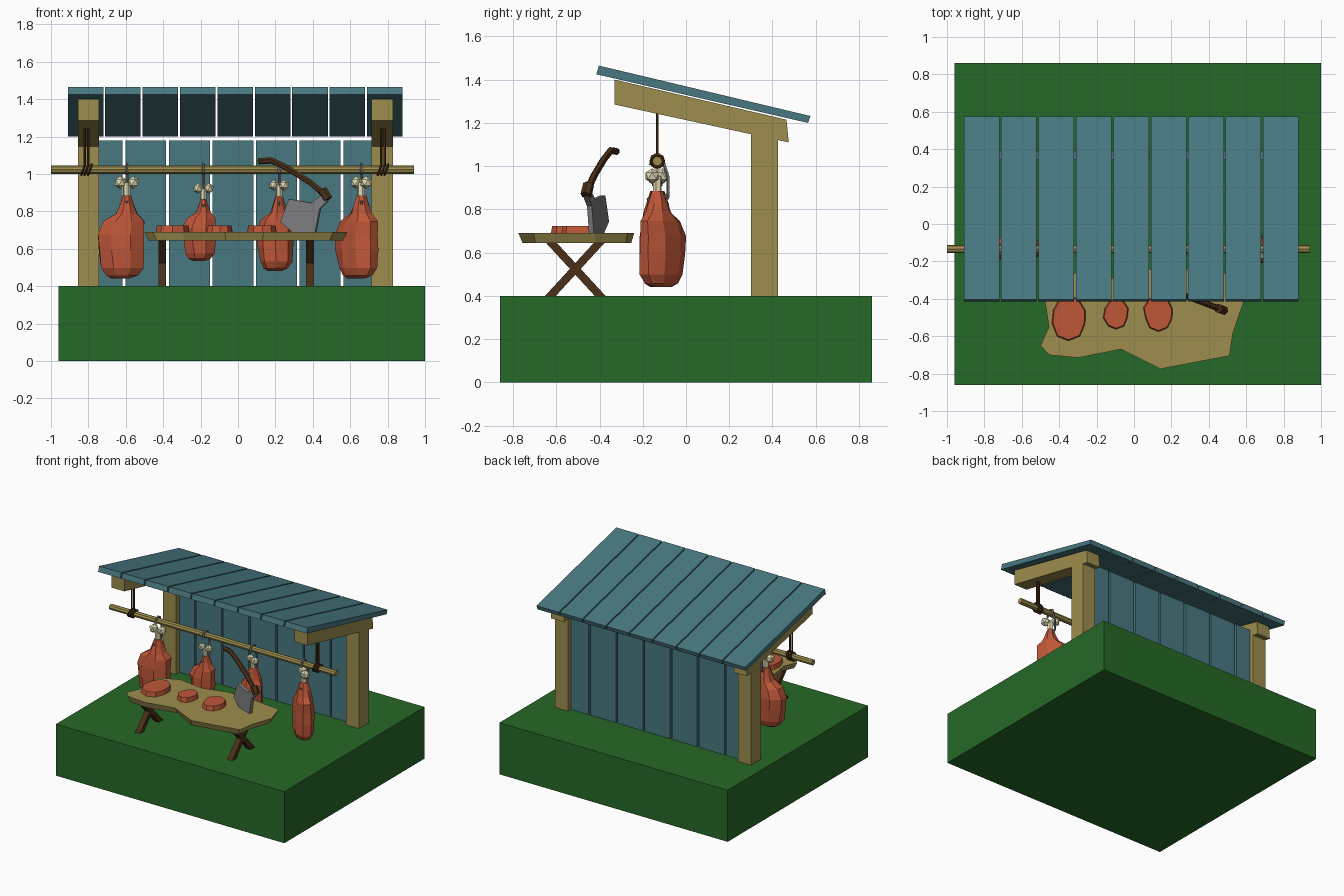
import bpy, bmesh, math, random
from mathutils import Vector, Matrix

if "Cube" in bpy.data.objects:
    bpy.data.objects.remove(bpy.data.objects["Cube"])

random.seed(4)


def mat(name, r, g, b):
    m = bpy.data.materials.new(name)
    m.diffuse_color = (r, g, b, 1)
    m.use_nodes = True
    m.node_tree.nodes["Principled BSDF"].inputs["Base Color"].default_value = m.diffuse_color
    return m


GREEN = mat("grass", .019, .14, .02)
TEAL = mat("painted_plank", .066, .19, .22)
TAN = mat("light_wood", .34, .27, .076)
BROWN = mat("dark_wood", .07, .03, .009)
RED = mat("meat", .52, .095, .04)
BONE = mat("bone", .75, .71, .45)
STEEL = mat("steel", .21, .21, .22)


def add(name, bm, material):
    bmesh.ops.recalc_face_normals(bm, faces=bm.faces)
    me = bpy.data.meshes.new(name)
    bm.to_mesh(me)
    bm.free()
    me.materials.append(material)
    ob = bpy.data.objects.new(name, me)
    bpy.context.collection.objects.link(ob)
    return ob


def loft(name, rings, material):
    """Skin a list of equal-length rings of points and cap both ends."""
    bm = bmesh.new()
    vs = [[bm.verts.new(p) for p in r] for r in rings]
    n = len(vs[0])
    for a, b in zip(vs, vs[1:]):
        for i in range(n):
            bm.faces.new((a[i], a[(i + 1) % n], b[(i + 1) % n], b[i]))
    bm.faces.new(vs[0])
    bm.faces.new(vs[-1])
    return add(name, bm, material)


def box(name, x, y, z, material):
    return loft(name, [[(x[0], y[0], h), (x[1], y[0], h), (x[1], y[1], h), (x[0], y[1], h)] for h in z], material)


def side_prism(name, yz, x0, x1, material):
    return loft(name, [[(x, y, z) for y, z in yz] for x in (x0, x1)], material)


def slab(name, xy, z0, z1, inset, material, inset_top=False):
    """Flat outline with one face shrunk towards its middle."""
    c = sum((Vector(p) for p in xy), Vector((0, 0))) / len(xy)
    small = [Vector(p) - (Vector(p) - c).normalized() * inset for p in xy]
    lo, hi = (xy, small) if inset_top else (small, xy)
    return loft(name, [[(p[0], p[1], z0) for p in lo], [(p[0], p[1], z1) for p in hi]], material)


def tube(name, pts, r, material, sides=6):
    pts = [Vector(p) for p in pts]
    rings, side = [], None
    for i, p in enumerate(pts):
        d = (pts[min(i + 1, len(pts) - 1)] - pts[max(i - 1, 0)]).normalized()
        if side is None:
            side = d.orthogonal()
        side = (side - d * side.dot(d)).normalized()
        up = d.cross(side)
        rings.append([p + r * (side * math.cos(2 * math.pi * k / sides) + up * math.sin(2 * math.pi * k / sides))
                      for k in range(sides)])
    return loft(name, rings, material)


# Ground block
box("ground_block", (-.96, 1), (-.86, .86), (0, .4), GREEN)

# Posts and sloping roof beams
beam = [(-.33, 1.285), (.475, 1.11), (.465, 1.215), (-.33, 1.4)]
for label, x0, x1 in (("left", -.855, -.743), ("right", .715, .828)):
    box(label + "_post", (x0, x1), (.3, .425), (.4, 1.18), TAN)
    side_prism(label + "_roof_beam", beam, x0, x1, TAN)

# Roof planks and back wall planks
roof = [(-.415, 1.425), (.565, 1.2), (.575, 1.232), (-.403, 1.465)]
for i in range(9):
    x = -.91 + .2 * i
    side_prism(f"roof_plank_{i}", roof, x, x + .19, TEAL)
for i in range(7):
    x = -.835 + .233 * i
    box(f"wall_plank_{i}", (x, x + .218), (.345, .39), (.4, 1.178), TEAL)

# Hanging pole with rope lashings
PY, PZ = -.133, 1.023
tube("hanging_pole", [(-1, PY, PZ), (.94, PY, PZ)], .022, TAN, 8)
for label, cx in (("left", -.81), ("right", .775)):
    for k in (-1, 1):
        tube(f"{label}_rope_{k}", [(cx + .009 * k, PY, 1.0), (cx + .009 * k, PY, 1.25)], .007, BROWN)
    for k in range(3):
        bm = bmesh.new()
        rows = []
        for a in range(10):
            t = 2 * math.pi * a / 10
            rows.append([bm.verts.new((cx + .018 * (k - 1) + .01 * math.sin(t) + .007 * math.cos(u),
                                       PY + (.029 + .008 * math.sin(u)) * math.cos(t),
                                       PZ + (.029 + .008 * math.sin(u)) * math.sin(t)))
                         for u in [2 * math.pi * j / 5 for j in range(5)]])
        for a in range(10):
            for j in range(5):
                p, q = rows[a], rows[(a + 1) % 10]
                bm.faces.new((p[j], p[(j + 1) % 5], q[(j + 1) % 5], q[j]))
        add(f"{label}_rope_loop_{k}", bm, BROWN)

# Table: irregular slab on crossed legs
outline = [(-.45, -.32), (-.475, -.42), (-.455, -.55), (-.5, -.65), (-.455, -.7), (-.3, -.715), (-.07, -.67),
           (.14, -.775), (.51, -.705), (.53, -.58), (.585, -.42), (.54, -.27), (.3, -.24), (.08, -.24),
           (-.11, -.29), (-.31, -.26)]
slab("table_top", outline, .645, .69, .022, TAN)
for label, cx in (("left", -.405), ("right", .385)):
    for k in (-1, 1):
        cy = -.512
        leg = [(cy + k * s, z) for s, z in ((-.14, .4), (-.09, .4), (.14, .65), (.09, .65))]
        side_prism(f"{label}_table_leg_{k}", leg, cx - .021, cx + .021, BROWN)

# Cuts of meat on the table
cuts = [(-.348, -.495, .1, .125), (-.095, -.475, .07, .085), (.132, -.48, .083, .095)]
for i, (cx, cy, rx, ry) in enumerate(cuts):
    ring = []
    for k in range(10):
        t = 2 * math.pi * k / 10 + .3
        s = random.uniform(.88, 1.08)
        ring.append((cx + rx * s * math.cos(t), cy + ry * s * math.sin(t)))
    slab(f"meat_cut_{i}", ring, .688, .724, .006, RED, True)


# Cleaver stuck in the table, in a slanted upright plane
def plane_y(x):
    return -.46 - .38 * (x - .475)


blade = [(.23, .743), (.275, .865), (.3, .862), (.395, .845), (.445, .885), (.482, .855), (.44, .815), (.415, .684),
         (.3, .684)]
off = Vector((.38, 1, 0)).normalized() * .012
loft("cleaver_blade", [[Vector((x, plane_y(x), z)) + off * s for x, z in blade] for s in (-1, 1)], STEEL)
grip = [(.465, .888), (.385, .955), (.267, 1.03), (.18, 1.072), (.11, 1.068)]
tube("cleaver_handle", [(x, plane_y(x), z) for x, z in grip], .017, BROWN)
tube("cleaver_collar", [(.45, plane_y(.45), .915), (.482, plane_y(.482), .865)], .026, BROWN, 6)

# Hanging hams: fraction down, centre shift, half width, depth share
shape = [(0, 0, .022, .4), (.13, 0, .04, .65), (.22, -.002, .058, .8), (.31, -.018, .108, .9), (.47, -.035, .126, 1),
         (.66, -.032, .12, 1), (.87, -.024, .11, .95), (.96, -.027, .085, .75), (1, -.035, .045, .4)]
# neck x, top z, bottom z, width scale, half depth, turn in degrees, knob size
hams = [(-.594, .885, .44, 1, .08, 0, .035), (-.185, .865, .535, .71, .07, 0, .029),
        (.22, .88, .48, .74, .075, -25, .03), (.66, .885, .44, 1.04, .068, -42, .035)]
for i, (nx, top, bot, ws, dep, turn, kr) in enumerate(hams):
    rot = Matrix.Rotation(math.radians(turn), 3, 'Z')
    origin = Vector((nx, PY, 0))
    rings = []
    for f, c, hw, d in shape:
        ring = []
        for k in range(8):
            t = math.pi / 4 * (k + .5)
            j = random.uniform(.96, 1.06)
            p = Vector((ws * (c + 1.06 * hw * j * math.cos(t)), 1.06 * dep * d * j * math.sin(t),
                        top + (bot - top) * f))
            ring.append(origin + rot @ p)
        rings.append(ring)
    loft(f"ham_{i}", rings, RED)
    # Bone with knuckle ends
    kz = top + 2 * kr
    tube(f"ham_bone_{i}", [(nx, PY, top - .02), (nx, PY, kz)], kr * .6, BONE)
    for s in (-1, 1):
        bm = bmesh.new()
        pos = origin + rot @ Vector((s * kr, 0, 0)) + Vector((0, 0, kz))
        bmesh.ops.create_icosphere(bm, subdivisions=1, radius=kr, matrix=Matrix.Translation(pos))
        add(f"ham_knuckle_{i}_{s}", bm, BONE)
    # Steel hook over the pole and through the neck
    hook = [(-.03, 1.005), (-.022, 1.045), (0, 1.054), (.022, 1.045), (.034, 1.0), (.05, .95), (.05, top - .01),
            (.02, top - .05), (-.035, top - .05), (-.042, top - .03)]
    tube(f"meat_hook_{i}", [(nx, PY + y, z) for y, z in hook], .008, STEEL, 5)
